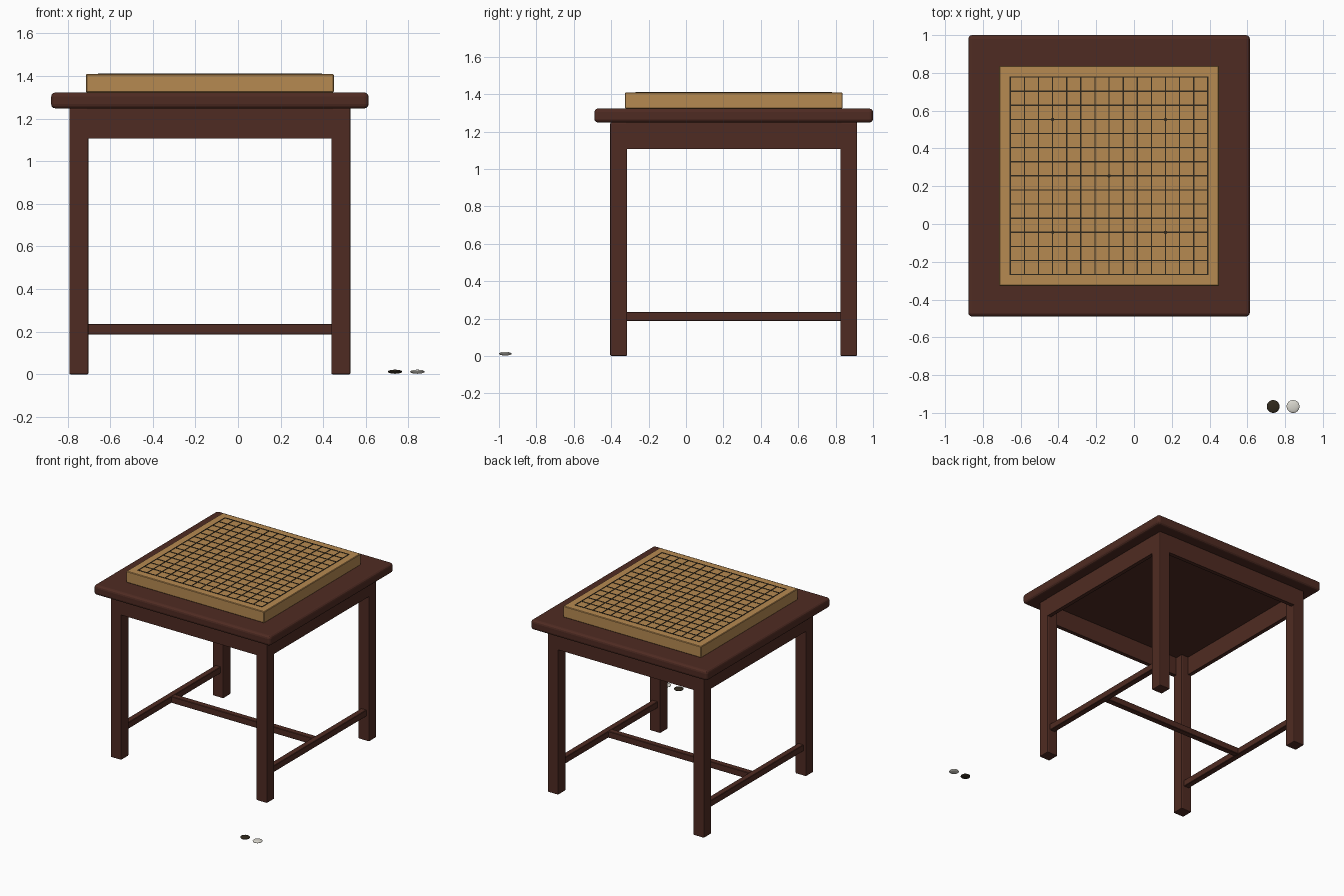
import bpy
import bmesh
from mathutils import Matrix, Vector

if "Cube" in bpy.data.objects:
    bpy.data.objects.remove(bpy.data.objects["Cube"])

CX, CY = -0.132, 0.255          # table centre
LEG, LEG_W = 0.615, 0.09        # leg offset from centre, leg width


def material(name, rgb):
    mat = bpy.data.materials.new(name)
    mat.use_nodes = True
    mat.diffuse_color = (*rgb, 1)
    mat.node_tree.nodes["Principled BSDF"].inputs["Base Color"].default_value = (*rgb, 1)
    return mat


mahogany = material("dark mahogany", (0.078, 0.024, 0.016))
honey = material("honey wood", (0.47, 0.255, 0.083))
ink = material("black brown", (0.03, 0.022, 0.012))
shell = material("shell white", (0.69, 0.67, 0.61))


def finish(name, bm, mat, location, bevel=0, segments=2, smooth=False):
    mesh = bpy.data.meshes.new(name)
    bm.to_mesh(mesh)
    bm.free()
    mesh.materials.append(mat)
    obj = bpy.data.objects.new(name, mesh)
    obj.location = location
    bpy.context.collection.objects.link(obj)
    if bevel:
        mod = obj.modifiers.new("soft edges", "BEVEL")
        mod.width, mod.segments = bevel, segments
    if smooth:
        bpy.ops.object.select_all(action="DESELECT")
        obj.select_set(True)
        bpy.context.view_layer.objects.active = obj
        bpy.ops.object.shade_smooth_by_angle()
    return obj


def add_box(bm, centre, size):
    bmesh.ops.create_cube(bm, size=1, matrix=Matrix.Translation(centre) @ Matrix.Diagonal((*size, 1)))


def box(name, mat, x, y, z0, z1, sx, sy, bevel=0, segments=2):
    bm = bmesh.new()
    add_box(bm, Vector((0, 0, 0)), (sx, sy, z1 - z0))
    return finish(name, bm, mat, (CX + x, CY + y, (z0 + z1) / 2), bevel, segments)


# Table top and playing board
box("table_top", mahogany, 0, 0, 1.248, 1.323, 1.49, 1.49, 0.02, 3)
box("board", honey, 0, 0, 1.323, 1.409, 1.164, 1.164, 0.004, 1)

# Legs
for sx, side in ((1, "left"), (-1, "right")):
    for sy, end in ((-1, "front"), (1, "back")):
        box(f"{end}_{side}_leg", mahogany, sx * LEG, sy * LEG, 0, 1.25, LEG_W, LEG_W, 0.006)

# Aprons, flush with the outside of the legs
span = 2 * LEG - LEG_W + 0.014
edge = LEG + LEG_W / 2 - 0.015
for s, end, side in ((-1, "front", "right"), (1, "back", "left")):
    box(f"{end}_apron", mahogany, 0, s * edge, 1.107, 1.25, span, 0.03)
    box(f"{side}_apron", mahogany, s * edge, 0, 1.107, 1.25, 0.03, span)
    box(f"{side}_stretcher", mahogany, s * LEG, 0, 0.187, 0.236, 0.045, span, 0.003, 1)
box("centre_stretcher", mahogany, 0, 0, 0.187, 0.236, 2 * LEG - 0.04, 0.045, 0.003, 1)

# Grid lines
STEP, LINE = 0.0747, 0.0065
bm = bmesh.new()
for i in range(-7, 8):
    add_box(bm, Vector((i * STEP, 0, 0)), (LINE, 14 * STEP + LINE, 0.003))
    add_box(bm, Vector((0, i * STEP, 0)), (14 * STEP + LINE, LINE, 0.0032))
finish("grid_lines", bm, ink, (CX, CY, 1.41))

# Star points
bm = bmesh.new()
for x, y in ((0, 0), (-4, -4), (-4, 4), (4, -4), (4, 4)):
    bmesh.ops.create_cone(bm, cap_ends=True, segments=16, radius1=0.009, radius2=0.009, depth=0.004,
                          matrix=Matrix.Translation((x * STEP, y * STEP, 0)))
finish("star_points", bm, ink, (CX, CY, 1.41))

# Loose playing stones on the floor
for name, mat, x in (("black_stone", ink, 0.737), ("white_stone", shell, 0.842)):
    bm = bmesh.new()
    bmesh.ops.create_uvsphere(bm, u_segments=32, v_segments=16, radius=1,
                              matrix=Matrix.Diagonal((0.034, 0.034, 0.0095, 1)))
    finish(name, bm, mat, (x, -0.966, 0.012), smooth=True)
